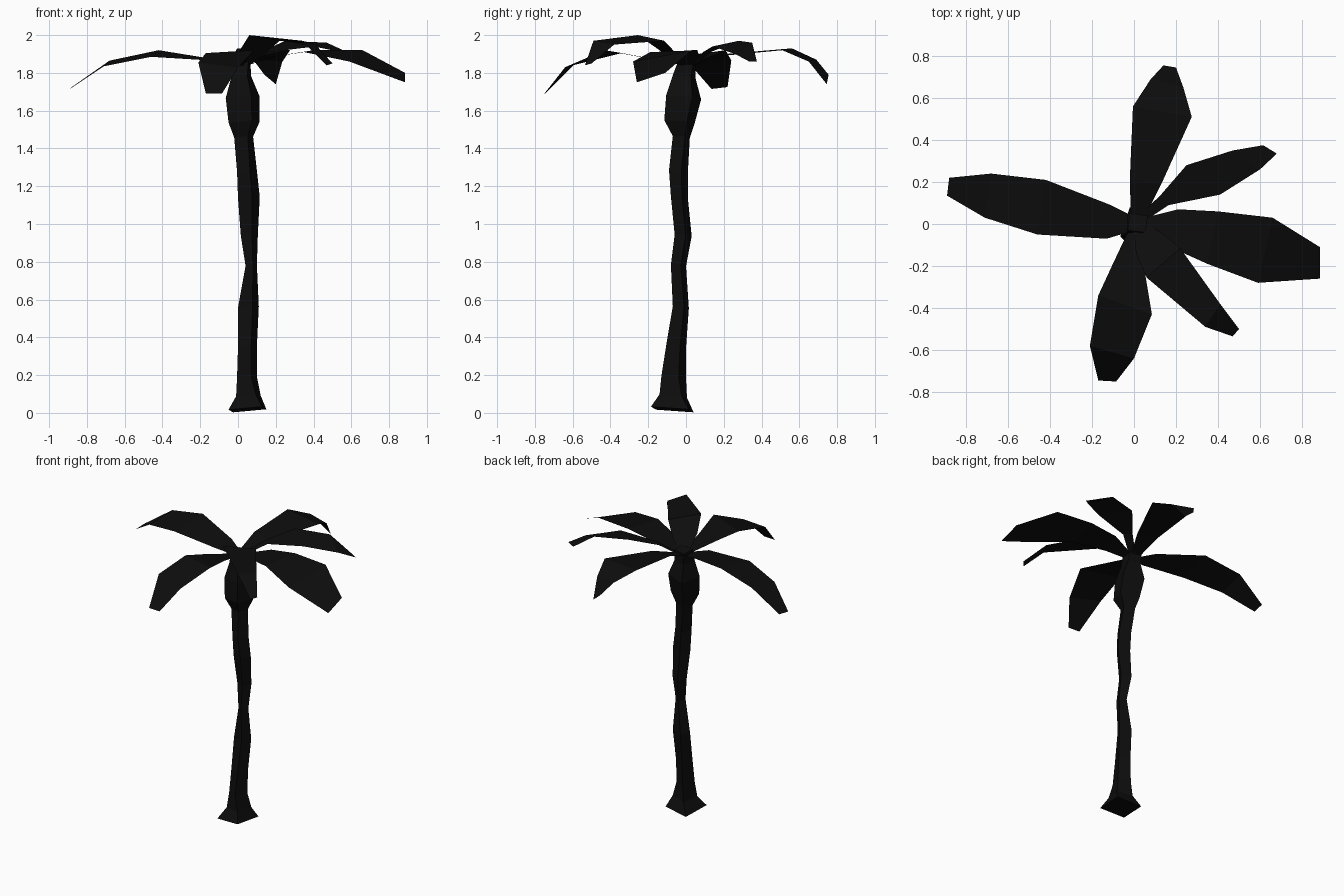
import bpy
import bmesh

mat = bpy.data.materials.new("dark")
mat.diffuse_color = (0.004, 0.004, 0.004, 1)


def finish(name, bm):
    me = bpy.data.meshes.new(name)
    bm.to_mesh(me)
    bm.free()
    me.materials.append(mat)
    ob = bpy.data.objects.new(name, me)
    bpy.context.collection.objects.link(ob)


def trunk(rings):
    """Four-sided loft; every ring is a slightly turned quad inside its x/y extents."""
    bm = bmesh.new()
    loops = []
    for z, x0, x1, y0, y1, t in rings:
        w, d = x1 - x0, y1 - y0
        corners = [(x0 + t * w, y0), (x1, y0 + t * d),
                   (x1 - t * w, y1), (x0, y1 - t * d)]
        cx, cy = (x0 + x1) / 2, (y0 + y1) / 2
        loops.append([bm.verts.new((x, y, z + 0.08 * ((x - cx) - (y - cy))))
                      for x, y in corners])
    for a, b in zip(loops, loops[1:]):
        for i in range(4):
            j = (i + 1) % 4
            bm.faces.new((a[i], a[j], b[j], b[i]))
    bm.faces.new(loops[0][::-1])
    bm.faces.new(loops[-1])
    finish("trunk", bm)


def frond(name, left, right):
    """Leaf sheet bridging two edge paths."""
    bm = bmesh.new()
    a = [bm.verts.new(p) for p in left]
    b = [bm.verts.new(p) for p in right]
    for i in range(len(a) - 1):
        f = bm.faces.new((a[i], a[i + 1], b[i + 1], b[i]))
        f.normal_update()
        if f.normal.z < 0:
            f.normal_flip()
    finish(name, bm)


# Trunk with flared foot and swollen crown: z, x range, y range, turn
trunk([
    (0.018, -0.05, 0.15, -0.185, 0.04, 0.88),
    (0.09, -0.01, 0.12, -0.14, 0.005, 0.80),
    (0.19, -0.005, 0.10, -0.13, 0.00, 0.70),
    (0.35, 0.00, 0.10, -0.105, 0.00, 0.70),
    (0.56, 0.00, 0.11, -0.07, 0.015, 0.70),
    (0.78, 0.04, 0.10, -0.08, 0.00, 0.65),
    (0.94, 0.015, 0.105, -0.06, 0.03, 0.65),
    (1.14, 0.00, 0.115, -0.08, 0.01, 0.65),
    (1.28, -0.005, 0.10, -0.09, 0.01, 0.65),
    (1.46, -0.02, 0.08, -0.07, 0.02, 0.72),
    (1.54, -0.05, 0.115, -0.115, 0.045, 0.75),
    (1.67, -0.065, 0.115, -0.105, 0.08, 0.75),
    (1.78, -0.035, 0.07, -0.07, 0.05, 0.80),
    (1.86, -0.03, 0.065, -0.04, 0.05, 0.90),
])

# Fronds: one edge path, then the other
frond("left_frond",
      [(-0.03, 0.05, 1.84), (-0.11, 0.09, 1.87), (-0.42, 0.21, 1.92),
       (-0.68, 0.24, 1.865), (-0.88, 0.22, 1.725)],
      [(-0.03, -0.04, 1.84), (-0.13, -0.07, 1.865), (-0.46, -0.05, 1.885),
       (-0.71, 0.03, 1.835), (-0.89, 0.135, 1.715)])
frond("right_frond",
      [(0.05, 0.03, 1.84), (0.21, 0.07, 1.89), (0.40, 0.06, 1.92),
       (0.66, 0.03, 1.92), (0.885, -0.11, 1.80)],
      [(0.05, -0.04, 1.84), (0.15, -0.10, 1.88), (0.35, -0.19, 1.91),
       (0.59, -0.28, 1.86), (0.885, -0.26, 1.75)])
frond("back_frond",
      [(-0.015, 0.04, 1.84), (-0.02, 0.21, 1.90), (-0.005, 0.56, 1.93),
       (0.08, 0.69, 1.87), (0.14, 0.755, 1.79)],
      [(0.05, 0.03, 1.84), (0.13, 0.19, 1.89), (0.275, 0.51, 1.92),
       (0.235, 0.65, 1.86), (0.20, 0.745, 1.74)])
frond("back_right_frond",
      [(0.03, 0.05, 1.84), (0.12, 0.13, 1.91), (0.25, 0.28, 1.97),
       (0.47, 0.35, 1.96), (0.615, 0.375, 1.86)],
      [(0.06, 0.02, 1.84), (0.165, 0.09, 1.91), (0.41, 0.14, 1.94),
       (0.60, 0.26, 1.90), (0.68, 0.335, 1.86)])
frond("front_right_frond",
      [(0.0, -0.04, 1.84), (0.01, -0.14, 1.92), (0.06, -0.255, 2.0),
       (0.34, -0.49, 1.97), (0.47, -0.535, 1.84)],
      [(0.06, 0.0, 1.84), (0.13, -0.04, 1.89), (0.22, -0.115, 1.97),
       (0.41, -0.38, 1.95), (0.50, -0.50, 1.85)])
frond("front_frond",
      [(-0.03, -0.04, 1.84), (-0.11, -0.21, 1.88), (-0.17, -0.34, 1.905),
       (-0.21, -0.58, 1.855), (-0.17, -0.745, 1.69)],
      [(0.03, -0.04, 1.84), (0.05, -0.22, 1.88), (0.085, -0.43, 1.92),
       (0.0, -0.64, 1.83), (-0.085, -0.75, 1.69)])
